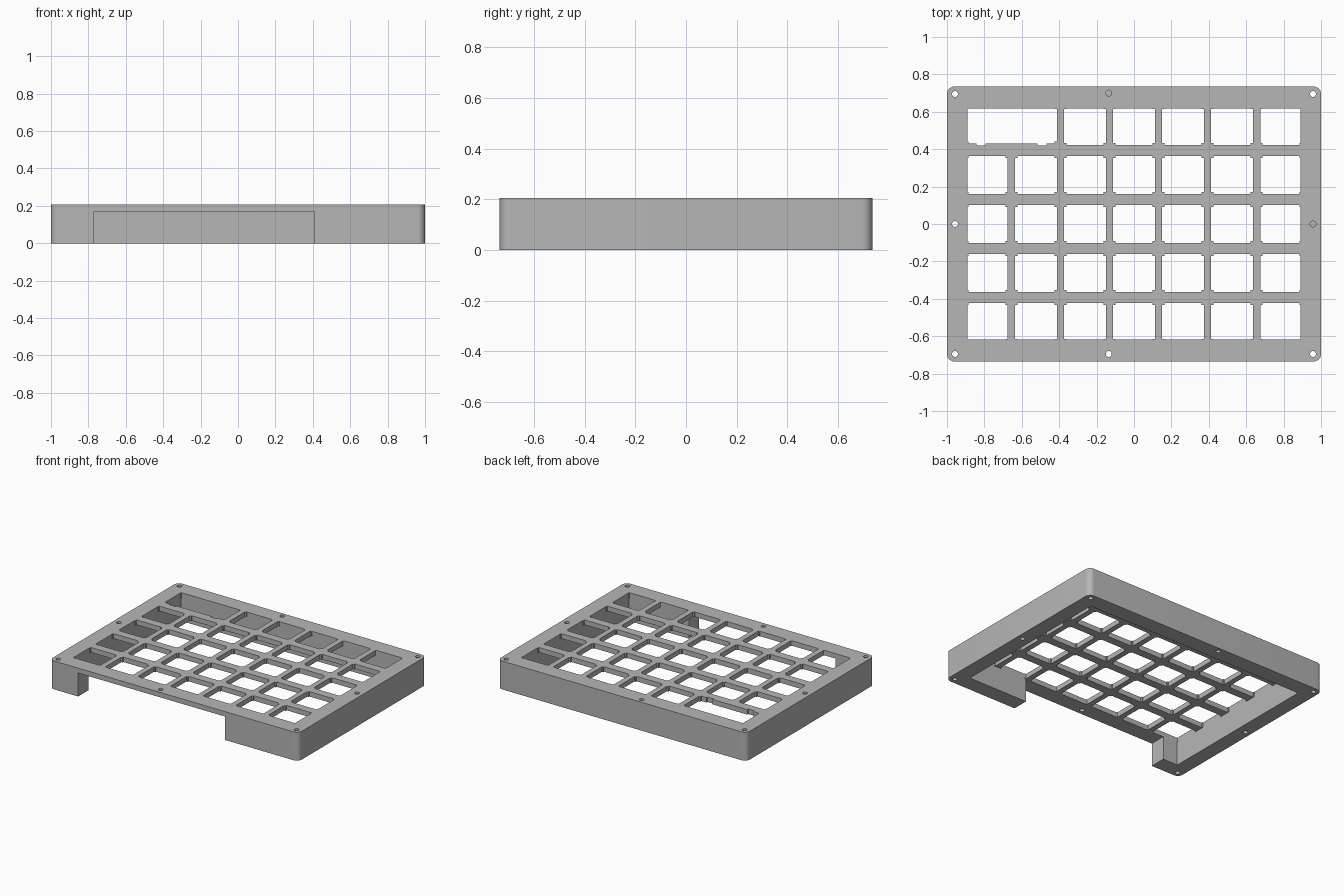
import bpy, bmesh, math

if "Cube" in bpy.data.objects:
    bpy.data.objects.remove(bpy.data.objects["Cube"], do_unlink=True)

HX, HY, TOP = 1.0, 0.735, 0.206      # outer half sizes and height
IX, IY, UNDER = 0.89, 0.618, 0.17    # cavity half sizes and plate underside
PITCH = 0.262                        # key spacing
KX, KY = 0.111, 0.101                # key hole half sizes
STEP = 0.011                         # corner step of the key holes

grey = bpy.data.materials.new("light_grey_plastic")
grey.use_nodes = True
colour = (0.47, 0.47, 0.47, 1)
grey.diffuse_color = colour
grey.node_tree.nodes["Principled BSDF"].inputs["Base Color"].default_value = colour


def prism(bm, outline, z0, z1):
    """Extrude a counter-clockwise outline from z0 to z1."""
    low = [bm.verts.new((x, y, z0)) for x, y in outline]
    high = [bm.verts.new((x, y, z1)) for x, y in outline]
    bm.faces.new(low[::-1])
    bm.faces.new(high)
    n = len(outline)
    for i in range(n):
        j = (i + 1) % n
        bm.faces.new((low[i], low[j], high[j], high[i]))


def rect(x0, x1, y0, y1):
    return [(x0, y0), (x1, y0), (x1, y1), (x0, y1)]


def circle(cx, cy, r, n=20):
    return [(cx + r * math.cos(math.tau * i / n), cy + r * math.sin(math.tau * i / n))
            for i in range(n)]


def rounded(hx, hy, r, n=8):
    pts = []
    for q, (sx, sy) in enumerate([(1, 1), (-1, 1), (-1, -1), (1, -1)]):
        for i in range(n + 1):
            a = math.pi / 2 * (q + i / n)
            pts.append((sx * (hx - r) + r * math.cos(a), sy * (hy - r) + r * math.sin(a)))
    return pts


def key_hole(x0, x1, y0, y1, tabs=()):
    """Rectangle with stepped corners, kept inside the cavity, with tabs on its lower side."""
    s = STEP
    pts = [(x0, y0 + s), (x0 + s, y0 + s), (x0 + s, y0)]
    for t in tabs:
        pts += [(t - 0.024, y0), (t - 0.024, y0 - s), (t + 0.024, y0 - s), (t + 0.024, y0)]
    pts += [(x1 - s, y0), (x1 - s, y0 + s), (x1, y0 + s),
            (x1, y1 - s), (x1 - s, y1 - s), (x1 - s, y1),
            (x0 + s, y1), (x0 + s, y1 - s), (x0, y1 - s)]
    return [(max(-IX, min(IX, x)), max(-IY, min(IY, y))) for x, y in pts]


def make_object(name, bm):
    mesh = bpy.data.meshes.new(name)
    bm.to_mesh(mesh)
    bm.free()
    mesh.materials.append(grey)
    obj = bpy.data.objects.new(name, mesh)
    bpy.context.collection.objects.link(obj)
    return obj


# Solid case block with rounded corners
bm = bmesh.new()
prism(bm, rounded(HX, HY, 0.04), 0, TOP)
case = make_object("keyboard_case", bm)

# Hollow underside and the front opening
hollow = bmesh.new()
prism(hollow, rect(-IX, IX, -IY, IY), -0.1, UNDER)
opening = bmesh.new()
prism(opening, rect(-0.77, 0.41, -1, -0.5), -0.1, UNDER)

# Key holes: five rows of seven, with one double-width key at the back left
keys = bmesh.new()
for row in range(-2, 3):
    for col in range(-3, 4):
        x, y = col * PITCH, row * PITCH
        if row == 2 and col < -1:
            if col == -3:
                mid = x + PITCH / 2
                prism(keys, key_hole(x - KX, x + PITCH + KX, y - KY + 0.007, y + KY,
                                     (mid - 0.164, mid + 0.164)), 0.1, 0.3)
            continue
        prism(keys, key_hole(x - KX, x + KX, y - KY, y + KY), 0.1, 0.3)

# Screw holes around the rim, two of them blocked by a thin web
screws = bmesh.new()
for x, y in [(sx * 0.957, sy * 0.695) for sx in (-1, 1) for sy in (-1, 1)] + [
        (-0.135, -0.695), (-0.957, 0)]:
    prism(screws, circle(x, y, 0.016), -0.1, 0.3)
for x, y in [(-0.135, 0.7), (0.957, 0)]:
    prism(screws, circle(x, y, 0.016), -0.1, 0.16)
    prism(screws, circle(x, y, 0.016), 0.17, 0.3)

# Cut everything out of the block
cutters = [make_object(n, b) for n, b in (("hollow_cutter", hollow), ("opening_cutter", opening),
                                          ("key_cutter", keys), ("screw_cutter", screws))]
for cutter in cutters:
    cutter.hide_render = True
    mod = case.modifiers.new(cutter.name, "BOOLEAN")
    mod.operation = "DIFFERENCE"
    mod.solver = "EXACT"
    mod.object = cutter

bpy.context.view_layer.update()
result = bpy.data.meshes.new_from_object(
    case.evaluated_get(bpy.context.evaluated_depsgraph_get()))
case.modifiers.clear()
case.data = result
for cutter in cutters:
    bpy.data.objects.remove(cutter, do_unlink=True)

# One plain material and smooth rounded corners
result.materials.clear()
result.materials.append(grey)
for face in result.polygons:
    face.material_index = 0
bpy.ops.object.select_all(action="DESELECT")
case.select_set(True)
bpy.context.view_layer.objects.active = case
bpy.ops.object.shade_smooth_by_angle(angle=math.radians(30))
